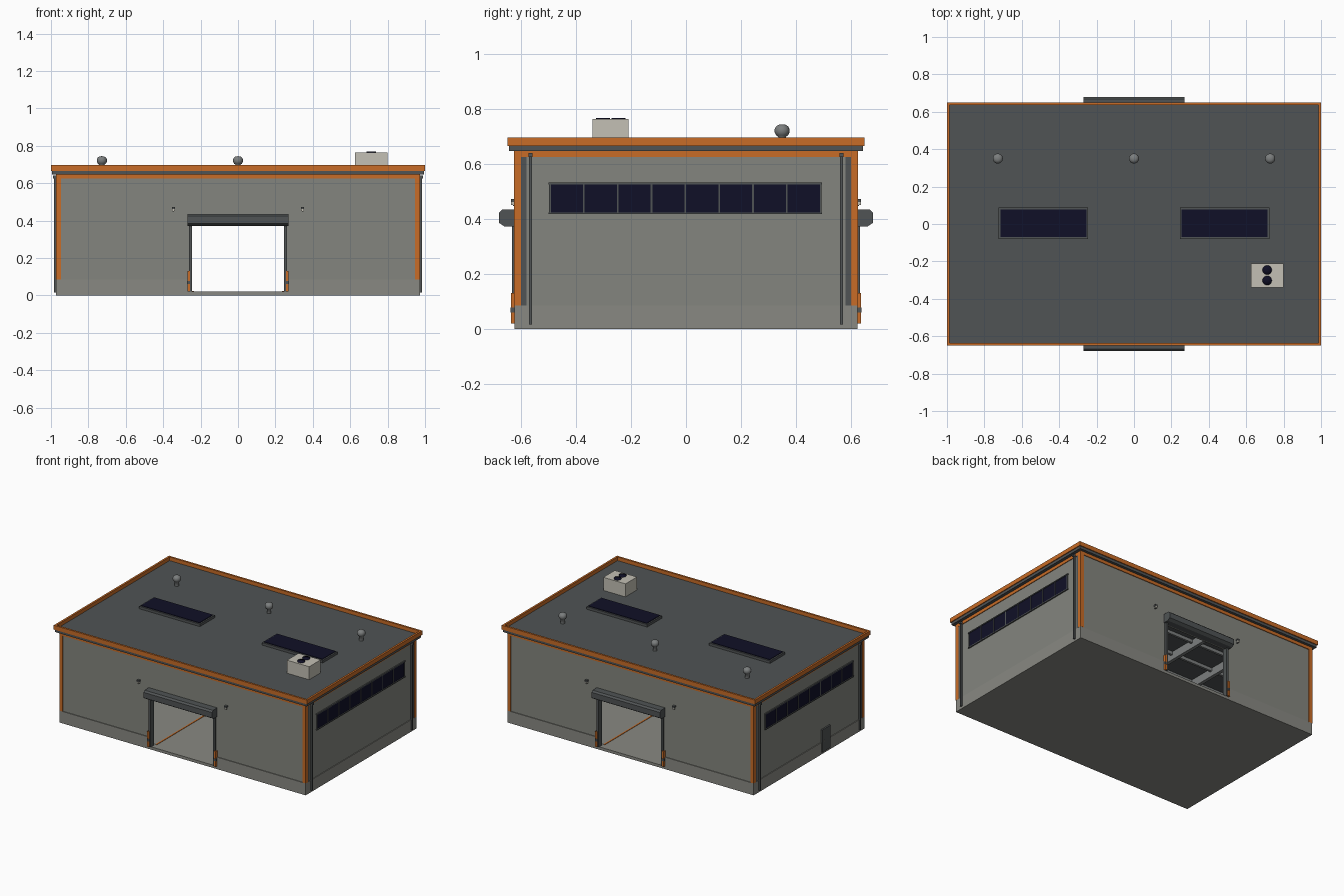
import bpy
import bmesh
from mathutils import Matrix, Vector

cube = bpy.data.objects.get("Cube")
if cube:
    bpy.data.objects.remove(cube)


def material(name, r, g, b):
    m = bpy.data.materials.new(name)
    m.use_nodes = True
    m.diffuse_color = (r, g, b, 1)
    m.node_tree.nodes["Principled BSDF"].inputs["Base Color"].default_value = (r, g, b, 1)
    return m


WALL = material("wall grey", 0.23, 0.235, 0.21)
CONCRETE = material("concrete", 0.25, 0.25, 0.225)
STEEL = material("dark steel", 0.08, 0.088, 0.09)
ORANGE = material("orange trim", 0.58, 0.15, 0.02)
GLASS = material("dark glass", 0.005, 0.005, 0.02)
CREAM = material("cream metal", 0.55, 0.53, 0.46)
FRAME = material("light steel", 0.2, 0.21, 0.21)

HX, HY = 0.967, 0.62      # half size of the wall shell
DOOR, HEAD = 0.25, 0.375  # door half width and head height
SIGNS = (-1, 1)


def finish(name, bm, mat):
    bmesh.ops.recalc_face_normals(bm, faces=bm.faces)
    mesh = bpy.data.meshes.new(name)
    bm.to_mesh(mesh)
    bm.free()
    mesh.materials.append(mat)
    ob = bpy.data.objects.new(name, mesh)
    bpy.context.collection.objects.link(ob)
    return ob


def boxes(name, mat, *items):
    """One object from boxes given as (x0, x1, y0, y1, z0, z1)."""
    bm = bmesh.new()
    for x0, x1, y0, y1, z0, z1 in items:
        mid = Vector((x0 + x1, y0 + y1, z0 + z1)) / 2
        size = Matrix.Diagonal((abs(x1 - x0), abs(y1 - y0), abs(z1 - z0), 1))
        bmesh.ops.create_cube(bm, size=1, matrix=Matrix.Translation(mid) @ size)
    return finish(name, bm, mat)


def ring(hx, hy, t, z0, z1):
    """Four boxes that form a rectangular ring of thickness t."""
    out = [(-hx, hx, s * hy, s * (hy - t), z0, z1) for s in SIGNS]
    out += [(s * hx, s * (hx - t), t - hy, hy - t, z0, z1) for s in SIGNS]
    return out


def lathe(name, mat, profile, x, y, steps=16):
    """Turn an (r, z) profile about a vertical axis at x, y."""
    bm = bmesh.new()
    verts = [bm.verts.new((r, 0, z)) for r, z in profile]
    edges = [bm.edges.new(p) for p in zip(verts, verts[1:])]
    bmesh.ops.spin(bm, geom=verts + edges, axis=(0, 0, 1), cent=(0, 0, 0),
                   angle=6.283185307, steps=steps)
    bmesh.ops.remove_doubles(bm, verts=bm.verts, dist=0.0005)
    ob = finish(name, bm, mat)
    ob.location = (x, y, 0)
    for p in ob.data.polygons:
        p.use_smooth = True
    return ob


# Floor, with lane markings between the doors
boxes("floor_slab", CONCRETE, (-HX, HX, -HY - 0.005, HY + 0.005, 0, 0.02))
boxes("floor_markings", ORANGE,
      *[(s * 0.235, s * 0.245, -0.58, 0.58, 0.02, 0.023) for s in SIGNS])

# Wall shell with an opening front and back
shell, plinth = [], []
for s in SIGNS:
    shell.append((s * HX, s * (HX - 0.02), -HY, HY, 0.01, 0.65))
    shell.append((-DOOR, DOOR, s * HY, s * (HY - 0.02), HEAD, 0.65))
    plinth.append((s * (HX + 0.005), s * (HX - 0.01), -HY, HY, 0, 0.085))
    for t in SIGNS:
        shell.append((t * DOOR, t * HX, s * HY, s * (HY - 0.02), 0.01, 0.65))
        plinth.append((t * DOOR, t * (HX + 0.005), s * (HY + 0.005), s * (HY - 0.01), 0, 0.085))
boxes("walls", WALL, *shell)
boxes("plinth", CONCRETE, *plinth)

# Orange corner angles and frieze, steel strips beside the corners
corners, strips, pipes = [], [], []
for s in SIGNS:
    for t in SIGNS:
        corners.append((s * 0.947, s * 0.973, t * 0.6, t * 0.626, 0.085, 0.65))
        strips.append((s * 0.96, s * 0.971, t * 0.58, t * 0.6, 0.085, 0.627))
        pipes.append((s * 0.971, s * 0.983, t * 0.56, t * 0.571, 0.015, 0.635))
        pipes.append((s * 0.96, s * 0.99, t * 0.558, t * 0.573, 0.625, 0.64))
boxes("corner_trim", ORANGE, *corners)
boxes("corner_strips", STEEL, *strips)
boxes("downpipes", STEEL, *pipes)
boxes("frieze", ORANGE, *ring(0.972, 0.625, 0.01, 0.625, 0.65))

# Roof deck, fascia and parapet
boxes("roof_deck", STEEL, (-0.986, 0.986, -0.636, 0.636, 0.648, 0.67))
boxes("fascia", STEEL, *ring(0.994, 0.644, 0.03, 0.647, 0.667))
boxes("parapet", ORANGE, *ring(1.0, 0.65, 0.014, 0.666, 0.696))

# Interior frames
rafters = [(x - 0.012, x + 0.012, -0.6, 0.6, 0.59, 0.648) for x in (-0.66, -0.33, 0, 0.33, 0.66)]
columns = [(x - 0.012, x + 0.012, s * 0.57, s * 0.6, 0.02, 0.6)
           for x in (-0.66, -0.33, 0.33, 0.66) for s in SIGNS]
purlins = [(-0.947, 0.947, y - 0.008, y + 0.008, 0.625, 0.648) for y in (-0.4, -0.2, 0, 0.2, 0.4)]
boxes("roof_frames", FRAME, *rafters, *columns, *purlins)

# Roller door hoods, rails, guards and lamps, front and back
hood = [(0.615, 0.372), (0.66, 0.372), (0.68, 0.385), (0.68, 0.424), (0.668, 0.435), (0.615, 0.435)]
for s, side in ((-1, "front"), (1, "back")):
    bm = bmesh.new()
    face = bm.faces.new([bm.verts.new((-0.27, s * y, z)) for y, z in hood])
    ext = bmesh.ops.extrude_face_region(bm, geom=[face], use_keep_orig=True)
    moved = [v for v in ext["geom"] if isinstance(v, bmesh.types.BMVert)]
    bmesh.ops.translate(bm, verts=moved, vec=(0.54, 0, 0))
    finish(side + "_door_hood", bm, STEEL)
    rails, guards, bands, bodies, lenses = [], [], [], [], []
    for t in SIGNS:
        rails.append((t * 0.247, t * 0.262, s * 0.595, s * 0.633, 0.02, 0.375))
        guards.append((t * 0.256, t * 0.271, s * 0.615, s * 0.638, 0.02, 0.13))
        bands.append((t * 0.255, t * 0.272, s * 0.615, s * 0.639, 0.06, 0.078))
        bodies.append((t * 0.336, t * 0.354, s * 0.615, s * 0.638, 0.462, 0.473))
        bodies.append((t * 0.341, t * 0.349, s * 0.615, s * 0.63, 0.447, 0.462))
        lenses.append((t * 0.338, t * 0.352, s * 0.624, s * 0.637, 0.45, 0.462))
    boxes(side + "_door_rails", STEEL, *rails)
    boxes(side + "_door_guards", ORANGE, *guards)
    boxes(side + "_guard_bands", STEEL, *bands)
    boxes(side + "_lamp_bodies", STEEL, *bodies)
    boxes(side + "_lamp_lenses", CREAM, *lenses)

# Ribbon windows on both sides
W0, W1, PANES = -0.495, 0.49, 8
step = (W1 - W0) / PANES
for s, side in ((-1, "right"), (1, "left")):
    boxes(side + "_window_glass", GLASS, (s * HX, s * 0.971, W0, W1, 0.42, 0.53))
    bars = [(s * HX, s * 0.974, W0 + i * step - 0.003, W0 + i * step + 0.003, 0.42, 0.53)
            for i in range(PANES + 1)]
    edges = [(s * HX, s * 0.976, W0 - 0.006, W1 + 0.006, z, z + 0.007) for z in (0.417, 0.526)]
    boxes(side + "_window_frame", STEEL, *bars, *edges)

# Small side door
boxes("side_door", STEEL, (-0.96, -0.978, -0.235, -0.14, 0.015, 0.175))
boxes("side_door_handle", CREAM, (-0.97, -0.983, -0.16, -0.152, 0.09, 0.096))

# Skylights
for s, side in ((-1, "right"), (1, "left")):
    x0, x1 = s * 0.485 - 0.24, s * 0.485 + 0.24
    boxes(side + "_skylight_kerb", STEEL, (x0, x1, -0.08, 0.088, 0.668, 0.688))
    boxes(side + "_skylight_glass", GLASS,
          (x0 + 0.01, x1 - 0.01, -0.07, 0.078, 0.68, 0.692))

# Round roof vents
vent = [(0, 0.744), (0.012, 0.743), (0.022, 0.737), (0.027, 0.727), (0.027, 0.715),
        (0.022, 0.705), (0.014, 0.699), (0.014, 0.668)]
for i, x in enumerate((-0.728, 0, 0.728)):
    lathe(f"roof_vent_{i + 1}", FRAME, vent, x, 0.35)

# Rooftop cooling unit with two fans
boxes("cooling_unit", CREAM, (0.625, 0.8, -0.34, -0.21, 0.668, 0.763))
for i, y in enumerate((-0.246, -0.302)):
    lathe(f"cooling_fan_{i + 1}", GLASS, [(0, 0.768), (0.025, 0.768), (0.025, 0.762)], 0.712, y)
